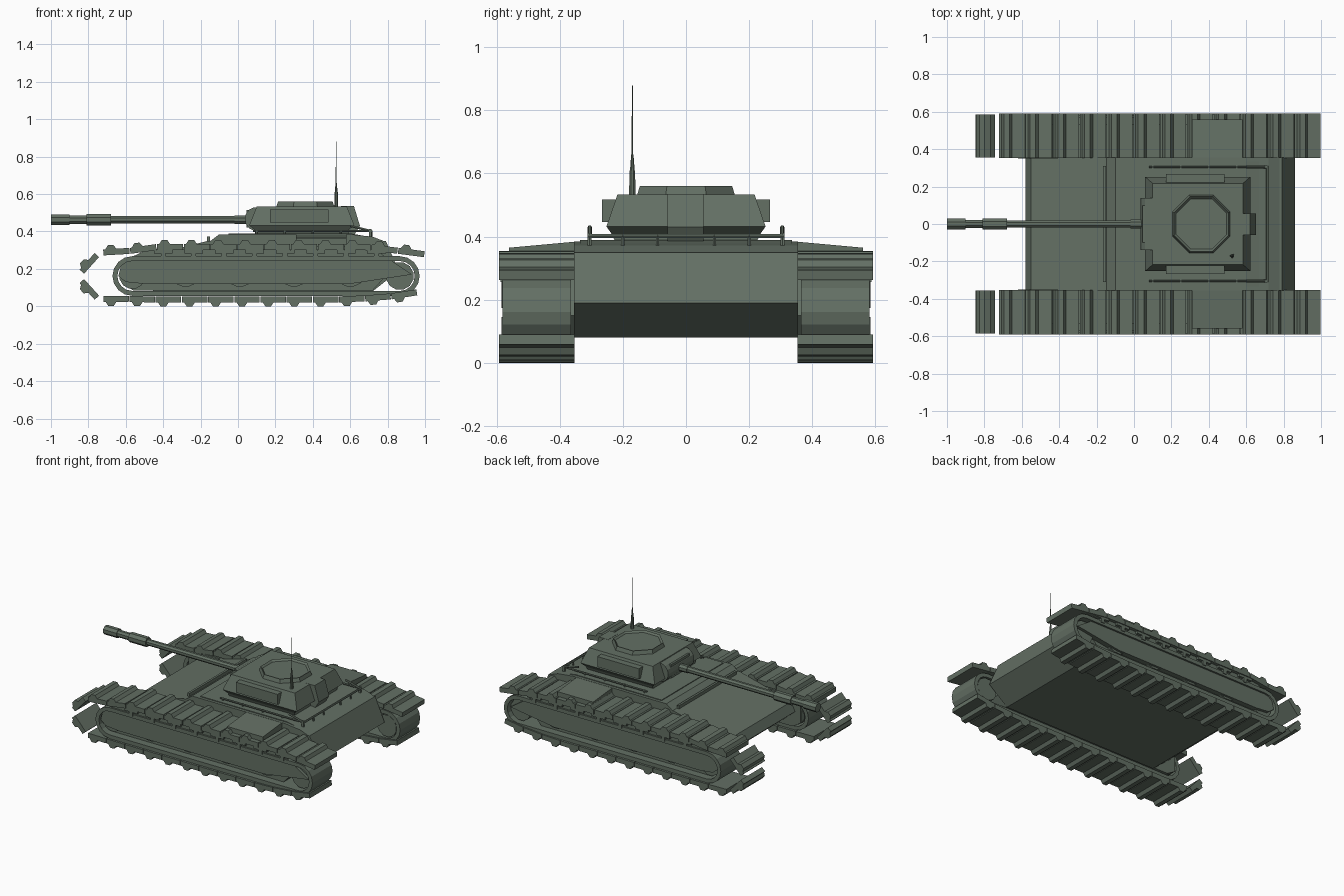
import bpy, bmesh, math
from mathutils import Vector, Matrix

if "Cube" in bpy.data.objects:
    bpy.data.objects.remove(bpy.data.objects["Cube"])

mat = bpy.data.materials.new("olive green")
mat.diffuse_color = (0.125, 0.16, 0.127, 1)
mat.use_nodes = True
mat.node_tree.nodes["Principled BSDF"].inputs["Base Color"].default_value = mat.diffuse_color


def finish(name, bm):
    bmesh.ops.recalc_face_normals(bm, faces=bm.faces)
    me = bpy.data.meshes.new(name)
    bm.to_mesh(me)
    bm.free()
    me.materials.append(mat)
    ob = bpy.data.objects.new(name, me)
    bpy.context.collection.objects.link(ob)
    return ob


def add_prism(bm, pts, y0, y1):
    """Extrude an x/z outline from y0 to y1."""
    a = [bm.verts.new((x, y0, z)) for x, z in pts]
    b = [bm.verts.new((x, y1, z)) for x, z in pts]
    n = len(pts)
    bm.faces.new(a)
    bm.faces.new(b[::-1])
    for i in range(n):
        j = (i + 1) % n
        bm.faces.new((a[i], b[i], b[j], a[j]))


def prism(name, pts, y0, y1):
    bm = bmesh.new()
    add_prism(bm, pts, y0, y1)
    return finish(name, bm)


def add_box(bm, x0, x1, y0, y1, z0, z1):
    add_prism(bm, [(x0, z0), (x1, z0), (x1, z1), (x0, z1)], y0, y1)


def box(name, *d):
    bm = bmesh.new()
    add_box(bm, *d)
    return finish(name, bm)


def rod(name, p, q, r0, r1=None, n=8):
    """Cylinder or cone between two points."""
    p, q = Vector(p), Vector(q)
    bm = bmesh.new()
    bmesh.ops.create_cone(bm, cap_ends=True, segments=n, radius1=r0,
                          radius2=r0 if r1 is None else r1, depth=(q - p).length)
    rot = (q - p).to_track_quat('Z', 'Y').to_matrix().to_4x4()
    bm.transform(Matrix.Translation((p + q) / 2) @ rot @ Matrix.Rotation(math.pi / n, 4, 'Z'))
    return finish(name, bm)


def loft(name, sections):
    """Stack of rectangles (x0, x1, half_y, z)."""
    bm = bmesh.new()
    rings = [[bm.verts.new(c) for c in ((x0, -h, z), (x1, -h, z), (x1, h, z), (x0, h, z))]
             for x0, x1, h, z in sections]
    bm.faces.new(rings[0])
    bm.faces.new(rings[-1])
    for a, b in zip(rings, rings[1:]):
        for i in range(4):
            j = (i + 1) % 4
            bm.faces.new((a[i], a[j], b[j], b[i]))
    return finish(name, bm)


def stadium(inset, n=8):
    """Rounded loop outline of the running gear."""
    out = []
    for cx, start in ((0.865, -90), (-0.565, 90)):
        for i in range(n + 1):
            t = math.radians(start + 180 * i / n)
            out.append((cx + (0.106 - inset) * math.cos(t), 0.162 + (0.106 - inset) * math.sin(t)))
    return out


def path_z(path, x):
    for (x0, z0), (x1, z1) in zip(path, path[1:]):
        if x <= x1 + 1e-6:
            return z0 + (z1 - z0) * (x - x0) / (x1 - x0)
    return path[-1][1]


def add_link(bm, a, b, out, y0, y1):
    """Track plate from a to b with a raised tooth on the outer side."""
    a, b = Vector(a), Vector(b)
    L = (b - a).length
    d = (b - a) / L
    nrm = Vector((-d.y, d.x)) * out
    t = 0.016
    shape = [(0, -t), (L - .004, -t), (L - .004, t), (.07, t), (.056, t + .021),
             (.026, t + .021), (.012, t), (0, t)]
    add_prism(bm, [tuple(a + d * u + nrm * v) for u, v in shape], y0, y1)


# hull and upper deck
prism("hull", [(-.45, .08), (.72, .08), (.86, .19), (.79, .35), (-.16, .35),
               (-.55, .25), (-.58, .19)], -.355, .355)
prism("upper_deck", [(-.16, .34), (-.1, .385), (.6, .385), (.72, .372), (.79, .345)], -.355, .355)
box("deck_front_ridge", -.165, -.15, -.31, .31, .35, .372)
loft("turret_ring_plate", [(-.05, .71, .335, .37), (-.05, .6, .335, .39)])

# running gear on both sides
upper = [(-.72, .288), (-.6, .29), (-.5, .317), (.7, .317), (1.0, .278)]
lower = [(-.72, .04), (-.45, .037), (.6, .037), (.8, .05), (.96, .075)]
for side, s in (("left", 1), ("right", -1)):
    # smooth inner belt
    bm = bmesh.new()
    loops = [[[bm.verts.new((x, s * y, z)) for x, z in stadium(i)] for y in (.365, .582)]
             for i in (0, .026)]
    (o0, o1), (i0, i1) = loops
    for k in range(len(o0)):
        j = (k + 1) % len(o0)
        for p, q in ((o0, o1), (o1, i1), (i1, i0), (i0, o0)):
            bm.faces.new((p[k], p[j], q[j], q[k]))
    finish(side + "_belt", bm)

    # suspension body, side plate and wheels
    prism(side + "_suspension_body", [(-.62, .12), (-.56, .085), (.72, .085), (.78, .15),
                                      (.72, .295), (-.5, .295), (-.62, .235)], s * .35, s * .535)
    prism(side + "_side_plate", [(-.64, .16), (-.6, .13), (-.5, .12), (.6, .12), (.93, .17),
                                 (.76, .285), (.7, .305), (-.48, .305), (-.62, .24)], s * .53, s * .57)
    for x in (-.28, .01, .3, .6):
        rod(side + "_road_wheel", (x, s * .5, .2), (x, s * .555, .2), .095, n=16)
    for x, r in ((-.565, .07), (.865, .075)):
        rod(side + "_end_wheel", (x, s * .37, .162), (x, s * .55, .162), r, n=12)

    # track links above and below
    bm = bmesh.new()
    for path, out, count in ((upper, 1, 12), (lower, -1, 12)):
        x0, x1 = path[0][0], path[-1][0]
        step = (x1 - x0) / count
        for k in range(count):
            a, b = x0 + k * step, x0 + (k + 1) * step
            add_link(bm, (a, path_z(path, a)), (b, path_z(path, b)), out, s * .353, s * .592)
    # loose links at the nose
    add_link(bm, (-.835, .185), (-.752, .277), 1, s * .355, s * .585)
    add_link(bm, (-.835, .135), (-.752, .043), -1, s * .355, s * .585)
    finish(side + "_track_links", bm)

    # return brackets along the upper run
    bm = bmesh.new()
    for k in range(8):
        x = -.4 + k * .163
        add_box(bm, x - .05, x + .05, s * .56, s * .587, .283, .3)
        add_box(bm, x - .013, x + .013, s * .56, s * .587, .256, .29)
    finish(side + "_brackets", bm)

    # sloping stowage lid over the track
    lid = box(side + "_stowage_lid", .31, .58, s * .34, s * .56, .32, .385)
    for v in lid.data.vertices:
        if abs(v.co.y) > .5 and v.co.z > .36:
            v.co.z = .365

    # turret cheek box
    box(side + "_cheek_box", .17, .485, s * .2, s * .266, .447, .518)

    # side handrail
    rod(side + "_rail", (.08, s * .305, .402), (.71, s * .305, .402), .006, n=6)
    for x in (.1, .25, .4, .55, .71):
        rod(side + "_rail_post", (x, s * .305, .37), (x, s * .305, .408), .006, n=6)
    box(side + "_rail_end", .7, .715, s * .3, s * .312, .36, .412)
    rod(side + "_rail_brace", (.6, s * .305, .43), (.712, s * .305, .402), .007, n=6)

# rear handrail
rod("rear_rail", (.712, -.31, .402), (.712, .31, .402), .007, n=6)
for y in (-.2, -.09, .09, .2):
    rod("rear_rail_post", (.712, y, .36), (.712, y, .405), .006, n=6)

# turret
loft("turret", [(.09, .59, .225, .385), (.09, .59, .235, .408), (.06, .622, .252, .432),
                (.1, .582, .217, .534)])
prism("turret_rear_box", [(.55, .378), (.62, .378), (.652, .43), (.62, .535), (.55, .535)], -.058, .055)

# roof hatch with a recessed lid
bm = bmesh.new()
bmesh.ops.create_cone(bm, cap_ends=True, segments=8, radius1=.172, radius2=.158, depth=.04)
bm.transform(Matrix.Translation((.36, 0, .54)) @ Matrix.Rotation(math.pi / 8, 4, 'Z'))
bm.normal_update()
top = [f for f in bm.faces if f.normal.z > .9]
bmesh.ops.inset_region(bm, faces=top, thickness=.012)
bmesh.ops.translate(bm, verts=top[0].verts, vec=(0, 0, -.012))
finish("roof_hatch", bm)

# mantlet and gun
rod("mantlet", (.1, -.14, .467), (.1, .14, .467), .064, n=14)
box("mantlet_block", .045, .12, -.1, .1, .42, .515)
for x0, x1, r in ((-.99, .08, .021), (-1.0, -.9, .031), (-.81, -.68, .033),
                  (-.9, -.81, .024), (-.02, .06, .025)):
    rod("gun_barrel", (x0, 0, .463), (x1, 0, .463), r, n=8)

# antenna
rod("antenna_base", (.525, -.17, .52), (.525, -.17, .61), .012, .009)
rod("antenna_taper", (.525, -.17, .61), (.525, -.17, .66), .008, .004)
rod("antenna_whip", (.525, -.17, .65), (.525, -.17, .88), .003, .0015, n=6)
